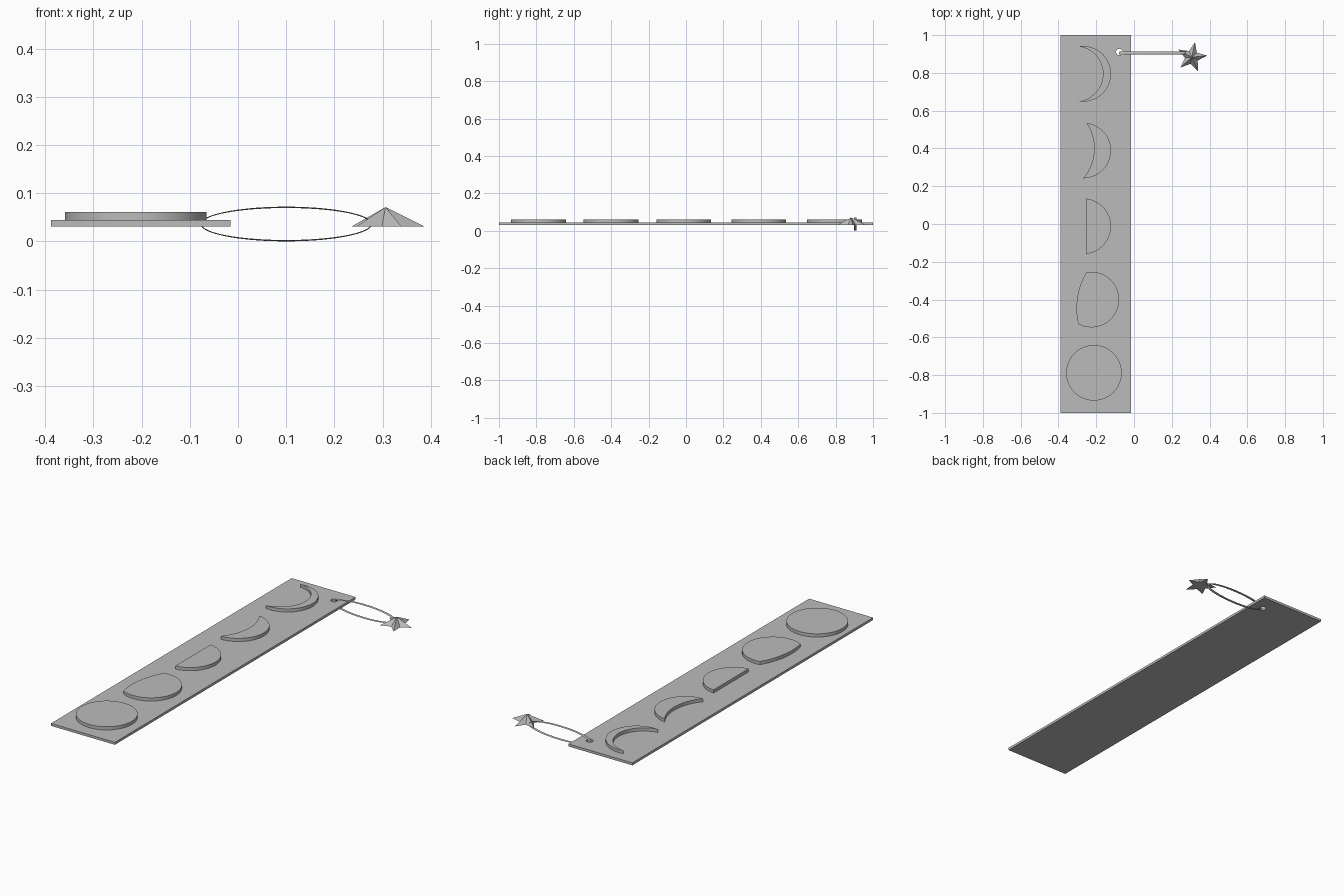
import bpy, bmesh, math
from mathutils import Vector

if "Cube" in bpy.data.objects:
    bpy.data.objects.remove(bpy.data.objects["Cube"])

grey = bpy.data.materials.new("grey")
grey.diffuse_color = (0.5, 0.5, 0.5, 1)
grey.use_nodes = True
grey.node_tree.nodes["Principled BSDF"].inputs["Base Color"].default_value = grey.diffuse_color


def make(name, bm, smooth=False):
    bmesh.ops.recalc_face_normals(bm, faces=bm.faces)
    me = bpy.data.meshes.new(name)
    bm.to_mesh(me)
    bm.free()
    me.materials.append(grey)
    ob = bpy.data.objects.new(name, me)
    bpy.context.collection.objects.link(ob)
    if smooth:
        bpy.context.view_layer.objects.active = ob
        ob.select_set(True)
        bpy.ops.object.shade_smooth_by_angle(angle=math.radians(30))
        ob.select_set(False)
    return ob


def prism(name, pts, z0, z1, smooth=False):
    bm = bmesh.new()
    face = bm.faces.new([bm.verts.new((x, y, z0)) for x, y in pts])
    ext = bmesh.ops.extrude_face_region(bm, geom=[face])
    top = [v for v in ext["geom"] if isinstance(v, bmesh.types.BMVert)]
    bmesh.ops.translate(bm, verts=top, vec=(0, 0, z1 - z0))
    return make(name, bm, smooth)


def arc(cx, cy, r, a0, a1, n):
    return [(cx + r * math.cos(a0 + (a1 - a0) * i / n),
             cy + r * math.sin(a0 + (a1 - a0) * i / n)) for i in range(n + 1)]


def bow(p, q, sag, n=24):
    """Points strictly between p and q on a circular arc; sag is to the left of p->q."""
    p, q = Vector(p), Vector(q)
    half = (q - p).length / 2
    d = (q - p).normalized()
    side = Vector((-d.y, d.x))
    if abs(sag) < 1e-4:
        return []
    r = (half * half + sag * sag) / (2 * sag)
    c = (p + q) / 2 + side * (sag - r)
    t = math.asin(half / abs(r))
    return [tuple(c + d * abs(r) * math.sin(-t + 2 * t * i / n)
                  + side * r * math.cos(-t + 2 * t * i / n)) for i in range(1, n)]


# Bookmark plate with a cord hole
plate = prism("plate", [(-0.388, -1), (-0.016, -1), (-0.016, 1), (-0.388, 1)], 0.031, 0.044)
cutter = prism("hole_cutter", arc(-0.078, 0.911, 0.017, 0, math.tau, 32)[:-1], 0, 0.1)
cutter.hide_render = True
cutter.hide_set(True)
cut = plate.modifiers.new("cord_hole", "BOOLEAN")
cut.object = cutter
cut.solver = "EXACT"

# Moon phases: (name, centre x, centre y, start angle, end angle, sag of inner edge)
R, Z0, Z1 = 0.147, 0.0435, 0.061
prism("full_moon", arc(-0.212, -0.788, R, 0, math.tau, 64)[:-1], Z0, Z1, True)
phases = [
    ("gibbous_moon", -0.226, -0.400, -118, 100, -0.027),
    ("half_moon", -0.269, -0.012, -84, 84, 0),
    ("thick_crescent_moon", -0.269, 0.389, -90, 83, 0.049),
    ("thin_crescent_moon", -0.269, 0.795, -98.5, 99.5, 0.128),
]
for name, cx, cy, a0, a1, sag in phases:
    outer = arc(cx, cy, R, math.radians(a0), math.radians(a1), 48)
    prism(name, outer + bow(outer[-1], outer[0], sag), Z0, Z1, True)

# Cord: oval loop of flat, rounded section passing through the hole
bm = bmesh.new()
N, M = 72, 8
rings = []
for i in range(N):
    a = math.tau * i / N
    ring = []
    for j in range(M):
        b = math.tau * j / M
        k = 0.0014 * math.cos(b)
        ring.append(bm.verts.new((0.1 + (0.177 + k) * math.cos(a),
                                  0.905 + 0.0075 * math.sin(b),
                                  0.036 + (0.0346 + k) * math.sin(a))))
    rings.append(ring)
for i in range(N):
    for j in range(M):
        p, q = rings[i], rings[(i + 1) % N]
        bm.faces.new((p[j], q[j], q[(j + 1) % M], p[(j + 1) % M]))
make("cord", bm, True)

# Five-pointed faceted star charm
bm = bmesh.new()
rim = []
for i in range(10):
    a = math.radians(78 + 36 * i)
    r = 0.036 if i % 2 else 0.081
    rim.append(bm.verts.new((0.306 + r * math.cos(a), 0.883 + r * math.sin(a), 0.031)))
apex = bm.verts.new((0.306, 0.883, 0.071))
for i in range(10):
    bm.faces.new((rim[i], rim[(i + 1) % 10], apex))
bm.faces.new(rim[::-1])
make("star_charm", bm)
